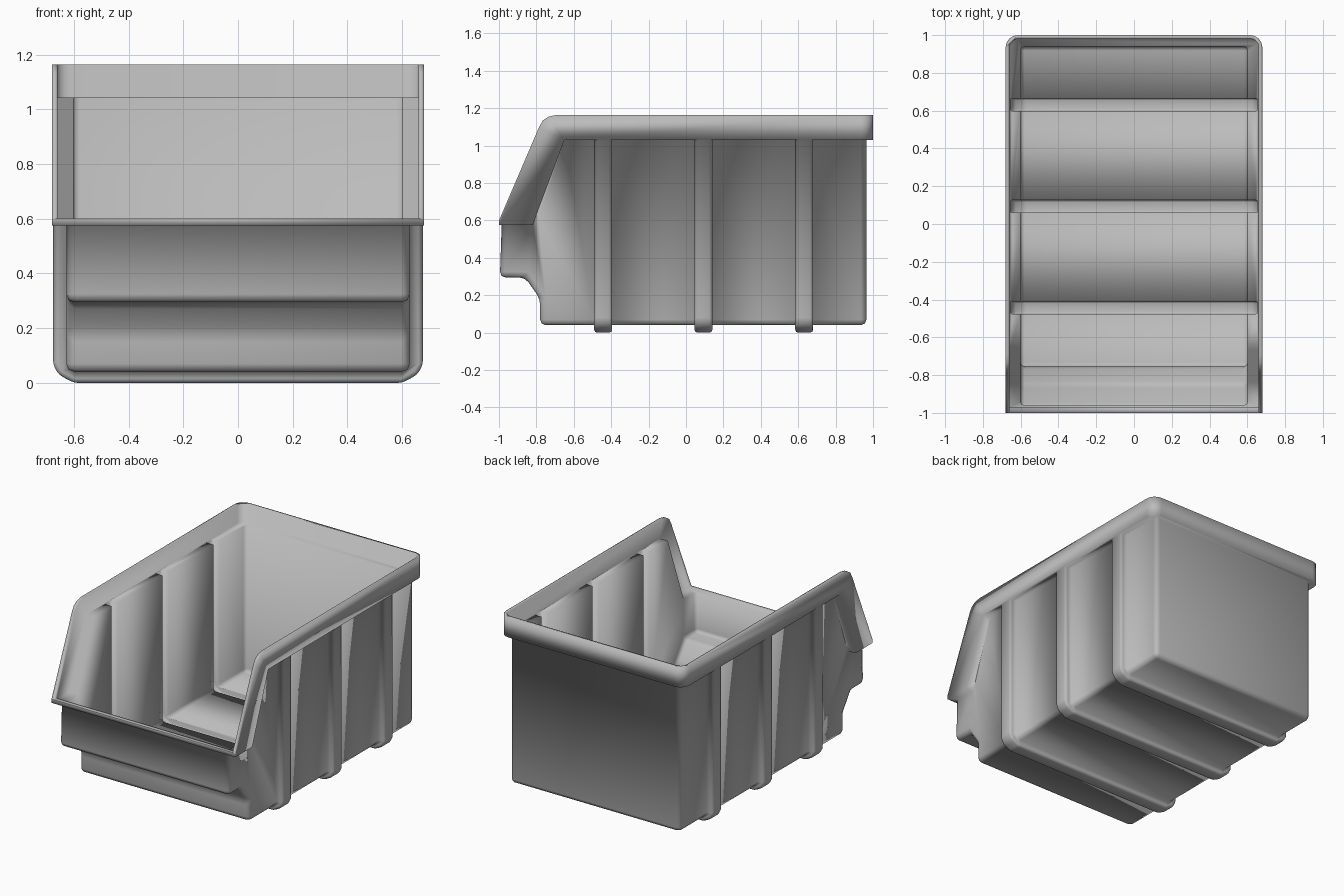
import bpy, bmesh, math

if "Cube" in bpy.data.objects:
    bpy.data.objects.remove(bpy.data.objects["Cube"])


def prism(name, pts, a, b, axis, radius=0.0, pick=None, segs=2):
    """Extrude a closed profile along x (pts are y,z) or y (pts are x,z), rounding picked edges."""
    bm = bmesh.new()
    place = (lambda p, t: (t, p[0], p[1])) if axis == 'x' else (lambda p, t: (p[0], t, p[1]))
    face = bm.faces.new([bm.verts.new(place(p, a)) for p in pts])
    ext = bmesh.ops.extrude_face_region(bm, geom=[face])
    d = (b - a, 0, 0) if axis == 'x' else (0, b - a, 0)
    bmesh.ops.translate(bm, vec=d, verts=[v for v in ext['geom'] if isinstance(v, bmesh.types.BMVert)])
    bmesh.ops.recalc_face_normals(bm, faces=bm.faces)
    if radius:
        edges = [e for e in bm.edges if pick is None or pick(e)]
        bmesh.ops.bevel(bm, geom=edges, offset=radius, segments=segs, profile=0.5,
                        affect='EDGES', clamp_overlap=True)
        bmesh.ops.recalc_face_normals(bm, faces=bm.faces)
    me = bpy.data.meshes.new(name)
    bm.to_mesh(me)
    bm.free()
    ob = bpy.data.objects.new(name, me)
    bpy.context.collection.objects.link(ob)
    return ob


def combine(base, other, op):
    bpy.context.view_layer.objects.active = base
    m = base.modifiers.new(op, 'BOOLEAN')
    m.object, m.operation, m.solver = other, op, 'EXACT'
    bpy.ops.object.modifier_apply(modifier=m.name)
    bpy.data.objects.remove(other, do_unlink=True)


def back_corner(y):
    """Picks the vertical edges at the back."""
    return lambda e: all(abs(v.co.y - y) < 1e-4 for v in e.verts) and \
        abs(e.verts[0].co.x - e.verts[1].co.x) < 1e-4


def rib_profile(x, z, top):
    half = [(x, top), (x, z + 0.065), (x - 0.02, z + 0.03), (x - 0.075, z)]
    return half + [(-px, pz) for px, pz in reversed(half)]


RIBS = [-0.443, 0.093, 0.632]

# outer body with the projecting front nose
outer = prism("storage_bin",
              [(-0.78, 0.04), (0.965, 0.04), (0.965, 1.1), (-0.66, 1.1), (-0.81, 0.65),
               (-0.983, 0.65), (-0.995, 0.295), (-0.86, 0.295), (-0.78, 0.18)],
              -0.628, 0.628, 'x', 0.03)

# rim band following the sloped front opening
rim = prism("rim",
            [(-1.0, 0.575), (-0.82, 0.575), (-0.65, 1.03), (1.0, 1.03), (1.0, 1.165),
             (-0.69, 1.165), (-0.735, 1.155), (-0.765, 1.135), (-0.785, 1.10), (-1.0, 0.6)],
            -0.68, 0.68, 'x', 0.065, back_corner(1.0), 4)
combine(outer, rim, 'UNION')

# ribs wrapping the sides and floor
for y in RIBS:
    rib = prism("rib", rib_profile(0.676, 0.0, 1.1), y - 0.048, y + 0.048, 'y', 0.016)
    combine(outer, rib, 'UNION')

# hollow of the rim and open scoop
hollow = prism("rim_hollow",
               [(-0.972, 0.588), (-0.835, 0.588), (-0.667, 1.043), (0.98, 1.043), (0.98, 1.3),
                (-1.2, 1.3), (-1.2, 0.601), (-0.972, 0.601)],
               -0.66, 0.66, 'x', 0.045, back_corner(0.98), 4)
combine(outer, hollow, 'DIFFERENCE')

# hollow of the body
hollow = prism("body_hollow",
               [(-0.755, 0.065), (0.94, 0.065), (0.94, 1.12), (-0.69, 1.12), (-0.84, 0.66),
                (-0.958, 0.66), (-0.97, 0.32), (-0.846, 0.32), (-0.755, 0.19)],
               -0.602, 0.602, 'x', 0.022)
combine(outer, hollow, 'DIFFERENCE')

# grooves inside the ribs
for y in RIBS:
    groove = prism("groove", rib_profile(0.655, 0.025, 1.12), y - 0.033, y + 0.033, 'y', 0.01)
    combine(outer, groove, 'DIFFERENCE')

# dark grey moulded finish, blended softly over every edge
grey = bpy.data.materials.new("dark_grey_plastic")
grey.diffuse_color = (0.5, 0.5, 0.5, 1)
grey.use_nodes = True
grey.node_tree.nodes["Principled BSDF"].inputs["Base Color"].default_value = grey.diffuse_color
outer.data.materials.clear()
outer.data.materials.append(grey)
for p in outer.data.polygons:
    p.material_index = 0
outer.select_set(True)
bpy.context.view_layer.objects.active = outer
bpy.ops.object.shade_smooth_by_angle(angle=math.radians(100))
